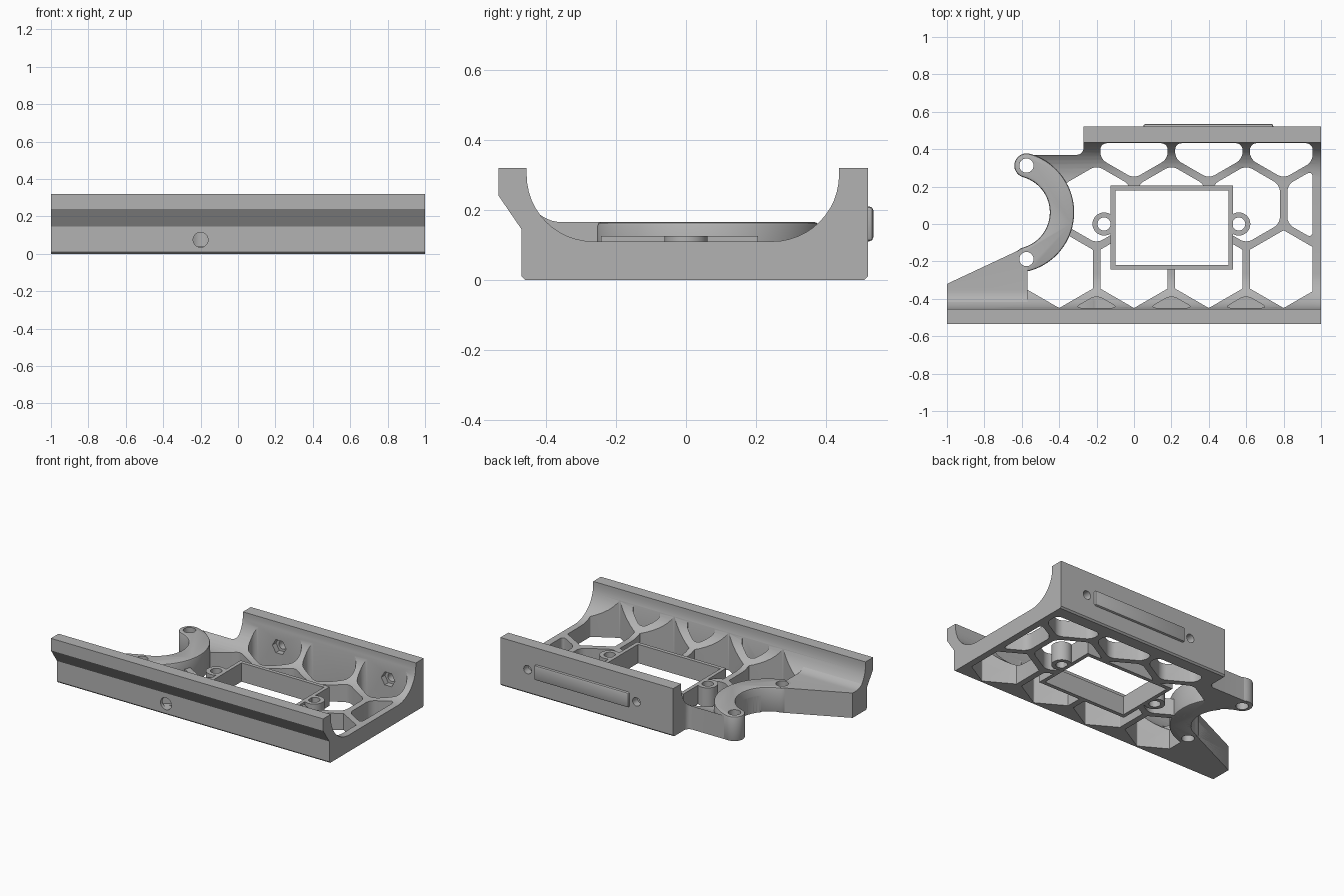
import bpy, bmesh
from math import sin, cos, pi, atan2, radians
from mathutils import Vector

old = bpy.data.objects.get("Cube")
if old:
    bpy.data.objects.remove(old, do_unlink=True)

grey = bpy.data.materials.new("matte grey")
grey.use_nodes = True
grey.diffuse_color = (0.45, 0.45, 0.45, 1)
grey.node_tree.nodes["Principled BSDF"].inputs["Base Color"].default_value = (0.45, 0.45, 0.45, 1)


def prism(name, pts, lo, hi, axis="z", clip=None, rounding=0):
    """Extrude a 2D outline along an axis, optionally clipped to a box and corner rounded."""
    place = {"x": lambda a, b: (lo, a, b),
             "y": lambda a, b: (a, lo, b),
             "z": lambda a, b: (a, b, lo)}[axis]
    move = Vector([(hi - lo) * (axis == k) for k in "xyz"])
    bm = bmesh.new()
    bm.faces.new([bm.verts.new(place(*p)) for p in pts])
    for co, no in clip or []:
        bmesh.ops.bisect_plane(bm, geom=bm.verts[:] + bm.edges[:] + bm.faces[:],
                               plane_co=co, plane_no=no, clear_outer=True)
    if rounding:
        bmesh.ops.bevel(bm, geom=bm.verts[:], offset=rounding, segments=5,
                        affect='VERTICES', profile=0.5, clamp_overlap=True)
    new = bmesh.ops.extrude_face_region(bm, geom=bm.faces[:])["geom"]
    bmesh.ops.translate(bm, vec=move, verts=[v for v in new if isinstance(v, bmesh.types.BMVert)])
    bmesh.ops.recalc_face_normals(bm, faces=bm.faces[:])
    mesh = bpy.data.meshes.new(name)
    bm.to_mesh(mesh)
    bm.free()
    mesh.materials.append(grey)
    ob = bpy.data.objects.new(name, mesh)
    bpy.context.collection.objects.link(ob)
    return ob


def apply(ob, mod):
    bpy.context.view_layer.objects.active = ob
    bpy.ops.object.modifier_apply(modifier=mod.name)


def combine(ob, other, op='DIFFERENCE'):
    mod = ob.modifiers.new("combine", 'BOOLEAN')
    mod.operation, mod.solver, mod.object = op, 'EXACT', other
    apply(ob, mod)
    bpy.data.objects.remove(other, do_unlink=True)


def soften(ob, width):
    mod = ob.modifiers.new("soften", 'BEVEL')
    mod.width, mod.segments, mod.limit_method, mod.angle_limit = width, 2, 'ANGLE', radians(40)
    apply(ob, mod)


def arc(cx, cy, r, start, end, n=12):
    return [(cx + r * cos(start + (end - start) * i / n),
             cy + r * sin(start + (end - start) * i / n)) for i in range(n + 1)]


def circle(cx, cy, r, n=32):
    return arc(cx, cy, r, 0, 2 * pi, n)[:-1]


def rect(x0, x1, y0, y1):
    return [(x0, y0), (x1, y0), (x1, y1), (x0, y1)]


# Shared layout
FRONT, BACK, TOP = -0.455, 0.437, 0.32
CLIP = (-0.645, 0.0625)
TIPS = [(-0.575, 0.3125), (-0.575, -0.1875)]
BOSSES = [(-0.16, 0), (0.56, 0)]


def front_side(floor, r):
    """Outer face, lip and inner fillet of the front wall."""
    return ([(-0.46, 0), (-0.47, 0.01), (-0.47, 0.145), (-0.535, 0.24), (-0.535, TOP), (FRONT, TOP)]
            + arc(FRONT + r, floor + r, r, pi, 1.5 * pi))


# Tray: channel section trimmed to the plan outline
back_side = arc(BACK - 0.19, 0.30, 0.19, 1.5 * pi, 2 * pi) + [
    (BACK, TOP), (0.52, TOP), (0.52, 0.01), (0.51, 0)]
tray = prism("tray_body", front_side(0.11, 0.19) + back_side, -1, 1, "x")
plan = [(-1.1, -0.6), (1.1, -0.6), (1.1, 0.6), (-0.27, 0.6)]
plan += arc(-0.305, 0.405, 0.035, 0, -pi / 2, 6)
plan += [(-0.575, 0.37), (-0.5, 0.25), (-0.5, -0.12), (-0.6, -0.133), (-1.1, -0.367)]
combine(tray, prism("plan_cutter", plan, -0.1, 0.5), 'INTERSECT')

# Honeycomb cells: the front row is a row of blind pockets
box = [((0.955, 0, 0), (1, 0, 0)), ((0, 0.432, 0), (0, 1, 0)), ((0, -0.448, 0), (0, -1, 0))]
pitch, middle = 0.4, 0.105
step = pitch * cos(pi / 6)
rows = [(1, 0.0, 3, -0.1), (0, -0.2, 4, -0.1), (-1, -0.4, 4, -0.1), (-2, -0.2, 3, 0.04)]
for row, first, count, bottom in rows:
    for i in range(count):
        cx, cy = first + i * pitch, middle + row * step
        hexagon = arc(cx, cy, 0.208, pi / 6, 2 * pi + pi / 6, 6)[:-1]
        combine(tray, prism("cell_cutter", hexagon, bottom, 0.5, "z", box, 0.035))

# Openings in the tray
combine(tray, prism("window_cutter", rect(-0.11, 0.515, -0.225, 0.19), -0.1, 0.5))
combine(tray, prism("clip_cutter", circle(*CLIP, 0.195, 64), -0.1, 0.5))
for x, y in BOSSES:
    combine(tray, prism("boss_cutter", circle(x, y, 0.05), -0.1, 0.5))
combine(tray, prism("front_hole_cutter", circle(-0.2, 0.075, 0.04), -0.6, -0.41, "y"))
for x in (0, 0.8):
    combine(tray, prism("screw_cutter", circle(x, 0.16, 0.028), 0.4, 0.6, "y"))
    combine(tray, prism("nut_cutter", circle(x, 0.16, 0.05, 6), 0.4, 0.47, "y"))

# Solid front arm beside the clip
arm = prism("front_arm", front_side(0.165, 0.1) + [(0, 0.165), (0, 0)], -1, -0.57, "x")
arm_plan = [(-1.1, -0.6), (-0.5, -0.6), (-0.5, -0.16), (-0.6, -0.133), (-1.1, -0.367)]
combine(arm, prism("arm_cutter", arm_plan, -0.1, 0.5), 'INTERSECT')

# Crescent clip with round tips
a = atan2(0.25, 0.07)
crescent = arc(*CLIP, 0.325, -a, a, 40)
crescent += arc(*TIPS[0], 0.065, a, a + pi)[1:-1]
crescent += arc(*CLIP, 0.195, a, -a, 40)
crescent += arc(*TIPS[1], 0.065, pi - a, 2 * pi - a)[1:-1]
clip = prism("crescent_clip", crescent, 0, 0.165)
soften(clip, 0.01)
for part in (tray, arm, clip):
    for x, y in TIPS:
        combine(part, prism("tip_cutter", circle(x, y, 0.038), -0.1, 0.5))

# Window frame
frame = prism("window_frame", rect(-0.125, 0.53, -0.243, 0.205), 0, 0.125)
combine(frame, prism("frame_cutter", rect(-0.1, 0.505, -0.218, 0.18), -0.1, 0.5))

# Screw bosses on both sides of the frame
bosses = []
for side, (x, y) in zip(("right", "left"), BOSSES):
    boss = prism(side + "_boss", circle(x, y, 0.062), 0, 0.125)
    combine(boss, prism("boss_hole_cutter", circle(x, y, 0.035), -0.1, 0.5))
    combine(boss, prism("boss_trim", rect(-0.11, 0.515, -0.2, 0.2), -0.1, 0.5))
    bosses.append(boss)

# Raised bar on the back wall
bar = prism("back_bar", rect(0.05, 0.745, 0.11, 0.21), 0.5, 0.535, "y")
soften(bar, 0.012)

# Smooth the curves and keep the edges sharp
bpy.ops.object.select_all(action='DESELECT')
for part in [tray, arm, clip, frame, bar] + bosses:
    part.select_set(True)
bpy.context.view_layer.objects.active = tray
bpy.ops.object.shade_smooth_by_angle(angle=radians(30))
